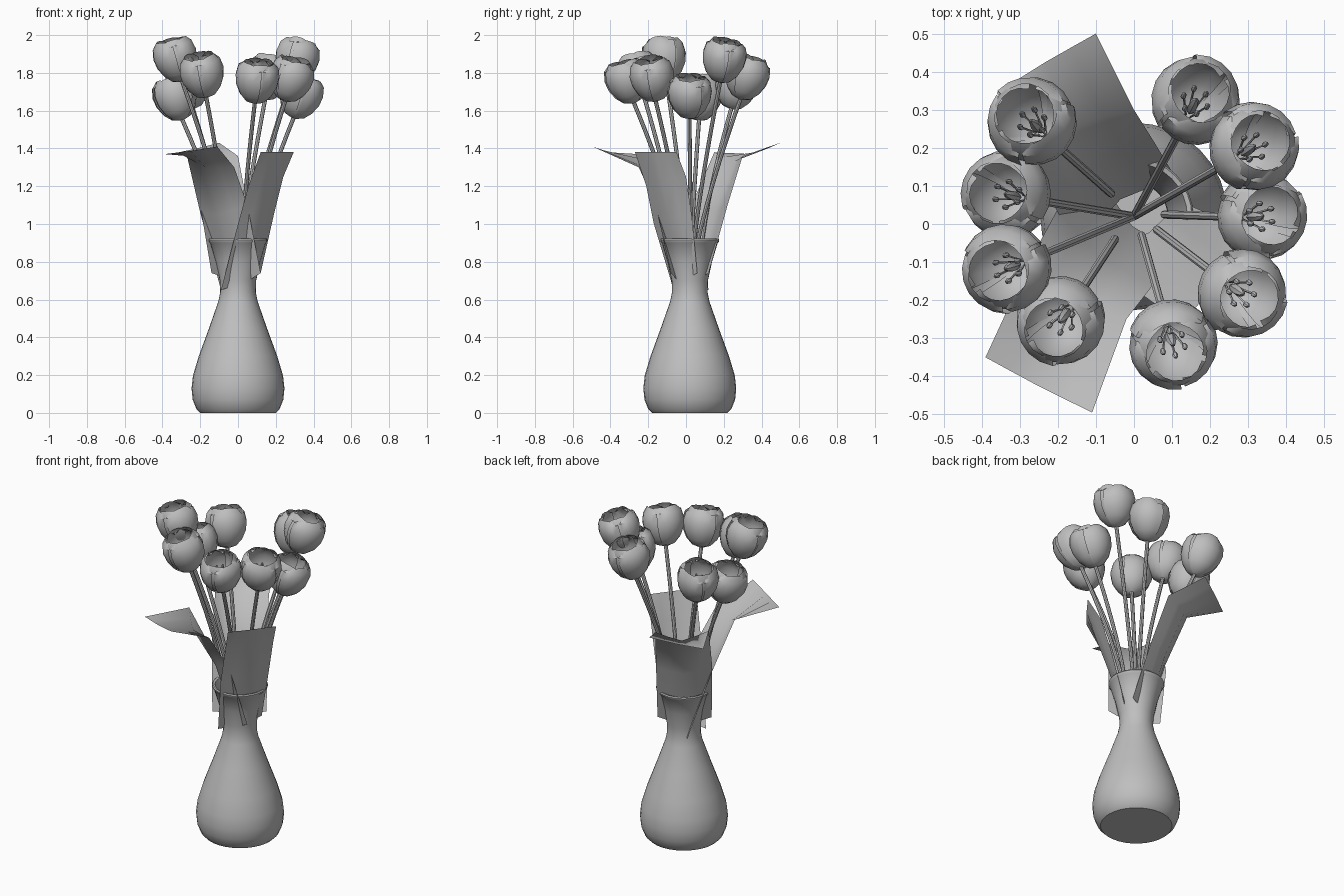
import bpy, bmesh, math, random
from mathutils import Vector, Matrix

random.seed(4)
cube = bpy.data.objects.get("Cube")
if cube:
    bpy.data.objects.remove(cube, do_unlink=True)

grey = bpy.data.materials.new("plain grey")
grey.use_nodes = True
colour = (0.52, 0.52, 0.52, 1)
grey.diffuse_color = colour
grey.node_tree.nodes["Principled BSDF"].inputs["Base Color"].default_value = colour


def finish(bm, name, angle=40, fix=False):
    """Turn a bmesh into a smooth-shaded object with the grey material."""
    if fix:
        bmesh.ops.recalc_face_normals(bm, faces=bm.faces[:])
    mesh = bpy.data.meshes.new(name)
    bm.to_mesh(mesh)
    bm.free()
    mesh.materials.append(grey)
    ob = bpy.data.objects.new(name, mesh)
    bpy.context.collection.objects.link(ob)
    bpy.ops.object.select_all(action='DESELECT')
    ob.select_set(True)
    bpy.context.view_layer.objects.active = ob
    bpy.ops.object.shade_smooth_by_angle(angle=math.radians(angle))


def skin(bm, rows, closed=False):
    """Join rows of points with quads."""
    grid = [[bm.verts.new(p) for p in row] for row in rows]
    for a, b in zip(grid, grid[1:]):
        n = len(a)
        for i in range(n if closed else n - 1):
            j = (i + 1) % n
            bm.faces.new((a[i], a[j], b[j], b[i]))
    return grid


def ring(centre, r, n, side=Vector((1, 0, 0)), up=Vector((0, 1, 0))):
    turn = [2 * math.pi * i / n for i in range(n)]
    return [centre + side * (r * math.cos(t)) + up * (r * math.sin(t)) for t in turn]


# Vase: turned profile, outside wall up, rim, inside wall down
profile = [(.2, 0), (.22, .02), (.24, .07), (.246, .13), (.238, .2), (.208, .3),
           (.153, .45), (.104, .59), (.094, .64), (.096, .7), (.118, .8), (.148, .9),
           (.154, .905), (.156, .915), (.152, .922), (.14, .918), (.112, .81), (.09, .7),
           (.088, .64), (.1, .58)]
bm = bmesh.new()
grid = skin(bm, [ring(Vector((0, .02, z)), r, 32) for r, z in profile], True)
bm.faces.new(grid[0][::-1])
bm.faces.new(grid[-1])
finish(bm, "vase", fix=True)


# Leaves: strips given by their two long edges, folded along the middle, flat at the tip
def leaf(name, edge_a, edge_b, fold):
    rows = []
    for a, b, amount in zip(edge_a, edge_b, (1, 1, 1.2, .1)):
        a, b = Vector(a), Vector(b)
        push = Vector(fold) * amount
        rows.append([a, a.lerp(b, .25) + push * .55, a.lerp(b, .5) + push,
                     a.lerp(b, .75) + push * .55, b])
    bm = bmesh.new()
    skin(bm, rows)
    finish(bm, name, 60)


leaf("back_leaf",
     [(.11, .12, .74), (.05, .22, 1.1), (0, .3, 1.36), (-.1, .5, 1.43)],
     [(-.14, -.05, .74), (-.2, .03, 1.1), (-.26, .15, 1.38), (-.36, .345, 1.37)],
     (-.02, .03, -.03))
leaf("front_leaf",
     [(-.09, .12, .65), (-.2, .04, 1.06), (-.27, -.09, 1.36), (-.39, -.35, 1.37)],
     [(.12, -.08, .74), (.05, -.16, 1.1), (-.02, -.25, 1.3), (-.11, -.495, 1.41)],
     (-.02, -.025, -.03))
leaf("side_leaf",
     [(-.09, -.065, .65), (0, -.17, 1), (.055, -.21, 1.2), (.12, -.27, 1.38)],
     [(.12, .06, .74), (.19, .03, 1.05), (.24, 0, 1.25), (.295, -.05, 1.38)],
     (.025, -.02, 0))


# Flower heads
cup = [(.012, -.125), (.05, -.112), (.084, -.075), (.107, -.025), (.114, .025),
       (.104, .075), (.08, .112)]


def petals(bm, count, size, offset, spread):
    for k in range(count):
        mid = offset + 2 * math.pi * k / count
        drop = random.uniform(0, .012)
        rows = []
        for r, z in cup:
            row = []
            for c in range(-3, 4):
                u = c / 3
                angle = mid + u * spread
                rr = r * (size + .025 * u)
                tip = (drop + .03 * abs(u) ** 3) if z > .1 else 0
                row.append(Vector((rr * math.cos(angle), rr * math.sin(angle), z - tip)))
            rows.append(row)
        skin(bm, rows)


def pod(bm, at, r, length):
    """Slim ellipsoid for anthers and the pistil."""
    shape = Matrix.Translation(at) @ Matrix.Diagonal((r, r, length, 1))
    bmesh.ops.create_uvsphere(bm, u_segments=6, v_segments=5, radius=1, matrix=shape)


def flower(number, head, start):
    out = Vector((head[0], head[1], 0)).normalized()
    tilt = Matrix.Rotation(.29, 4, Vector((0, 0, 1)).cross(out))
    place = Matrix.Translation(head) @ tilt
    place = place @ Matrix.Rotation(random.uniform(0, 6), 4, 'Z')

    bm = bmesh.new()
    petals(bm, 3, 1.03, 0, 1.0)
    petals(bm, 3, .95, math.pi / 3, .95)
    bm.transform(place)
    finish(bm, f"flower_head_{number}", 45)

    bm = bmesh.new()
    pod(bm, Vector((0, 0, -.04)), .014, .07)
    for p in ring(Vector((0, 0, .01)), .034, 6):
        pod(bm, p, .008, .022)
        foot = Vector((p.x * .4, p.y * .4, -.1))
        skin(bm, [ring(foot, .003, 4), ring(p, .003, 4)], True)
    bm.transform(place)
    finish(bm, f"flower_centre_{number}")

    # Stem bending outward from the vase neck to the base of the head
    top = place @ Vector((0, 0, -.118))
    start = Vector(start)
    steps = 9
    path = []
    for i in range(steps + 1):
        t = i / steps
        p = start.lerp(top, t ** 1.35)
        p.z = start.z + (top.z - start.z) * t
        path.append(p)
    rows = []
    for i, p in enumerate(path):
        along = (path[min(i + 1, steps)] - path[max(i - 1, 0)]).normalized()
        side = along.cross(Vector((0, 1, 0))).normalized()
        rows.append(ring(p, .011, 8, side, side.cross(along)))
    bm = bmesh.new()
    grid = skin(bm, rows, True)
    bm.faces.new(grid[0])
    bm.faces.new(grid[-1][::-1])
    finish(bm, f"stem_{number}", fix=True)


# Each flower: middle of the head, foot of the stem
neck = (0, .02, .65)
flowers = [((-.265, .265, 1.73), (-.06, .08, .85)), ((.16, .32, 1.78), neck),
           ((.31, .2, 1.87), neck), ((.33, .02, 1.68), (.08, .025, .85)),
           ((.28, -.18, 1.77), (.06, -.015, .85)), ((.1, -.31, 1.76), (.02, -.03, .85)),
           ((-.19, -.25, 1.79), (-.05, -.04, .85)), ((-.33, -.115, 1.875), neck),
           ((-.33, .077, 1.67), neck)]
for number, (head, start) in enumerate(flowers, 1):
    flower(number, head, start)
